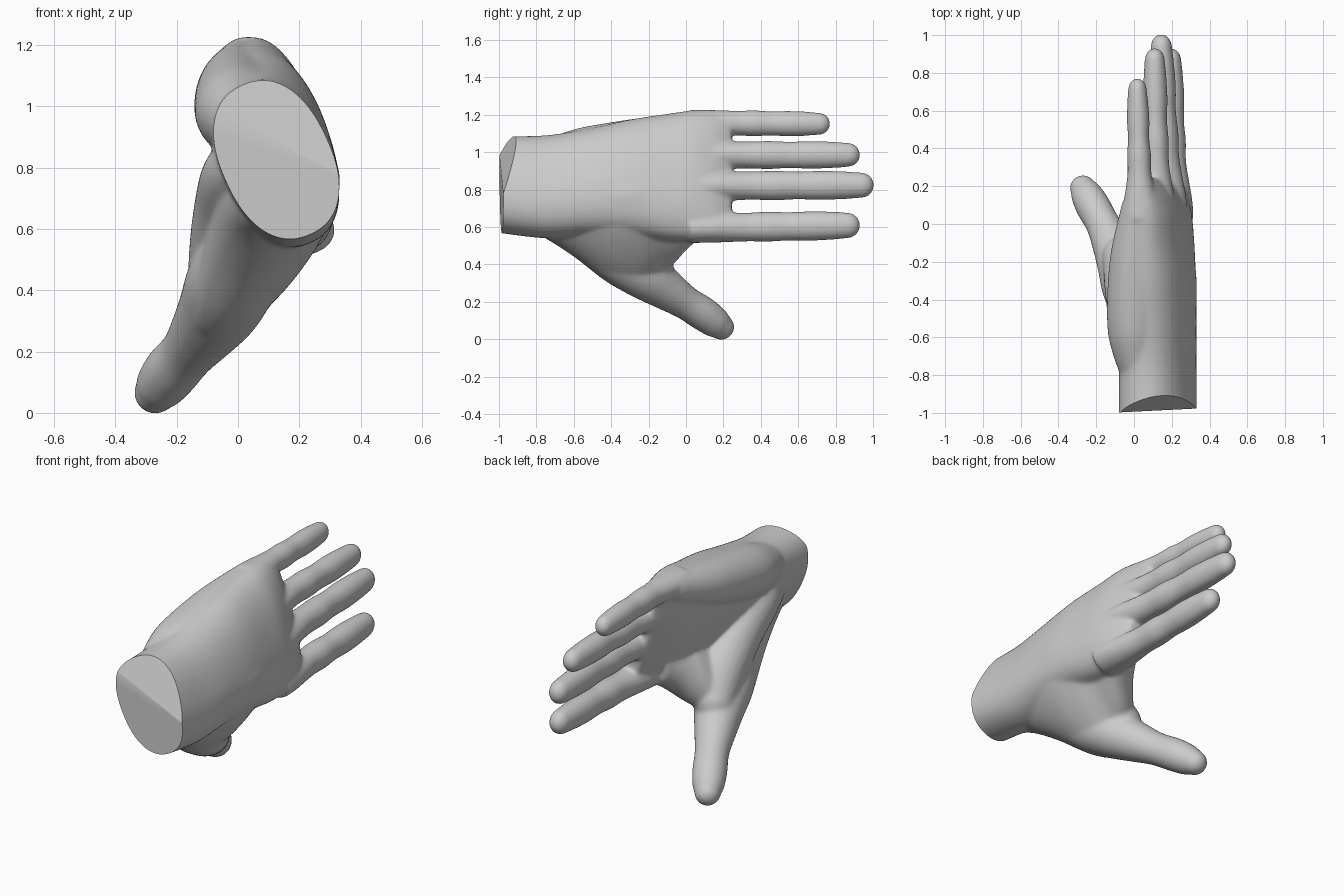
import bpy, bmesh, math
from mathutils import Vector

if "Cube" in bpy.data.objects:
    bpy.data.objects.remove(bpy.data.objects["Cube"])

bm = bmesh.new()


def loft(rings):
    """Skin a list of closed rings and cap both ends."""
    vs = [[bm.verts.new(p) for p in ring] for ring in rings]
    n = len(vs[0])
    for a, b in zip(vs, vs[1:]):
        for i in range(n):
            bm.faces.new((a[i], a[(i + 1) % n], b[(i + 1) % n], b[i]))
    for ring in (vs[0], vs[-1]):
        c = bm.verts.new(sum((v.co for v in ring), Vector()) / n)
        for i in range(n):
            bm.faces.new((ring[i], ring[(i + 1) % n], c))


def spline(keys, steps=6):
    """Catmull-Rom interpolation of equal-length tuples."""
    k = [keys[0]] + list(keys) + [keys[-1]]
    out = []
    for i in range(1, len(k) - 2):
        for s in range(steps):
            t = s / steps
            out.append([0.5 * (2 * b + (c - a) * t + (2 * a - 5 * b + 4 * c - d) * t * t
                               + (3 * b - a - 3 * c + d) * t ** 3)
                        for a, b, c, d in zip(k[i - 1], k[i], k[i + 1], k[i + 2])])
    return out + [list(keys[-1])]


def tube(keys, sides=24):
    """Round-ended limb through (x, y, z, radius, flatness) keys."""
    pts = spline(keys)
    pos = [Vector(p[:3]) for p in pts]
    rad = [p[3] for p in pts]
    flat = [p[4] for p in pts]
    tans = [(pos[min(i + 1, len(pos) - 1)] - pos[max(i - 1, 0)]).normalized()
            for i in range(len(pos))]
    end, t, r = pos[-1], tans[-1], rad[-1]
    for k in range(1, 7):
        a = math.radians(14.5 * k)
        pos.append(end + t * r * math.sin(a))
        rad.append(r * math.cos(a))
        flat.append(flat[-1])
        tans.append(t)
    rings = []
    for p, r, f, t in zip(pos, rad, flat, tans):
        u = t.cross(Vector((1, 0, 0))).normalized()
        w = t.cross(u)
        rings.append([p + u * r * math.cos(a) + w * r * f * math.sin(a)
                      for a in (2 * math.pi * i / sides for i in range(sides))])
    loft(rings)


def slab(sections, power):
    """Leaning superellipses: y, centre x, centre z, half width, half thickness, lean."""
    rings = []
    for y, cx, cz, a, b, lean in spline(sections):
        lean = math.radians(lean)
        ring = []
        for i in range(64):
            t = 2 * math.pi * i / 64
            c, s = math.cos(t), math.sin(t)
            u = a * math.copysign(abs(c) ** power, c)
            v = b * math.copysign(abs(s) ** power, s)
            ring.append(Vector((cx + v * math.cos(lean) - u * math.sin(lean), y,
                                cz + u * math.cos(lean) + v * math.sin(lean))))
        rings.append(ring)
    loft(rings)


# Palm and wrist
slab([(-1.03, .125, .83, .265, .180, 25),
      (-0.75, .125, .815, .283, .180, 22),
      (-0.50, .12, .84, .298, .187, 20),
      (-0.30, .12, .86, .322, .184, 18),
      (-0.10, .125, .865, .35, .163, 17),
      (0.03, .13, .873, .360, .145, 16),
      (0.13, .135, .870, .366, .114, 16),
      (0.20, .135, .868, .358, .082, 16),
      (0.245, .135, .865, .335, .052, 16)], 0.87)

# Fleshy wedge that joins palm and thumb, leaning the other way
slab([(-0.88, .13, .77, .18, .12, -30),
      (-0.75, .125, .74, .215, .155, -33),
      (-0.60, .115, .68, .265, .160, -35),
      (-0.40, .095, .58, .335, .155, -36),
      (-0.25, .085, .55, .36, .140, -36),
      (-0.12, .105, .60, .285, .125, -36),
      (-0.06, .12, .615, .235, .115, -34),
      (0.01, .14, .64, .165, .11, -30),
      (0.09, .16, .68, .13, .10, -20)], 0.95)

# Heel of the hand below the little finger
tube([(.06, -.82, .93, .11, 1), (.02, -.68, .96, .13, 1), (.005, -.52, .99, .148, 1),
      (0, -.20, 1.06, .130, 1), (.02, .08, 1.135, .09, 1)])

# Pad at the root of the thumb
tube([(.05, -.80, .80, .11, 1), (.015, -.64, .77, .132, 1), (.0, -.46, .68, .142, 1),
      (-.015, -.30, .54, .145, 1), (-.055, -.18, .40, .115, 1)])

# Fingers: base x, tip x, base z, tip z, tip y, radius
fingers = [(.035, .018, 1.158, 1.152, .772, .070),
           (.120, .110, .985, .986, .932, .076),
           (.180, .145, .820, .824, 1.006, .080),
           (.208, .194, .595, .609, .932, .081)]
swell = [1.0, 1.0, .98, .96, 1.0, .94, .98, .95, .86]
thick = [1.35, 1.28, 1.1, .94, .92, .86, .88, .86, .83]
for x0, x1, z0, z1, tip, r in fingers:
    y1 = tip - r * swell[-1]
    keys = []
    for i, (s, flat) in enumerate(zip(swell, thick)):
        f = i / (len(swell) - 1)
        keys.append((x0 + (x1 - x0) * f, 0.02 + (y1 - 0.02) * f, z0 + (z1 - z0) * f, r * s, flat))
    tube(keys)

# Thumb
tube([(.03, -.46, .52, .14, 1), (-.02, -.34, .43, .148, 1), (-.06, -.22, .345, .135, 1),
      (-.115, -.10, .262, .11, 1), (-.165, 0, .195, .091, 1), (-.215, .09, .138, .092, 1),
      (-.252, .157, .09, .084, 1), (-.270, .189, .066, .070, 1)])

bmesh.ops.recalc_face_normals(bm, faces=bm.faces)
mesh = bpy.data.meshes.new("hand")
bm.to_mesh(mesh)
bm.free()
hand = bpy.data.objects.new("hand", mesh)
bpy.context.collection.objects.link(hand)

# Fuse the parts into one skin and relax the joins
fuse = hand.modifiers.new("fuse", 'REMESH')
fuse.mode = 'VOXEL'
fuse.voxel_size = 0.008
relax = hand.modifiers.new("relax", 'SMOOTH')
relax.factor = 0.5
relax.iterations = 28
thin = hand.modifiers.new("thin", 'DECIMATE')
thin.ratio = 0.25
bpy.context.view_layer.objects.active = hand
hand.select_set(True)
bpy.ops.object.convert(target='MESH')

# Cut the wrist flat, then slant its upper back corner
bm = bmesh.new()
bm.from_mesh(hand.data)
a, b, c = Vector((-.09, -.995, 1.0)), Vector((.32, -.975, .79)), Vector((.13, -.905, 1.09))
slant = (b - a).cross(c - a).normalized()
if slant.y > 0:
    slant = -slant
for point, normal in ((Vector((-.09, -.998, .9)), Vector((.05, -1, 0))), (a, slant)):
    bmesh.ops.bisect_plane(bm, geom=bm.verts[:] + bm.edges[:] + bm.faces[:],
                           plane_co=point, plane_no=normal, clear_outer=True)
    bmesh.ops.holes_fill(bm, edges=[e for e in bm.edges if e.is_boundary], sides=0)
bmesh.ops.recalc_face_normals(bm, faces=bm.faces)
bm.to_mesh(hand.data)
bm.free()
bpy.ops.object.shade_smooth_by_angle(angle=math.radians(40))
